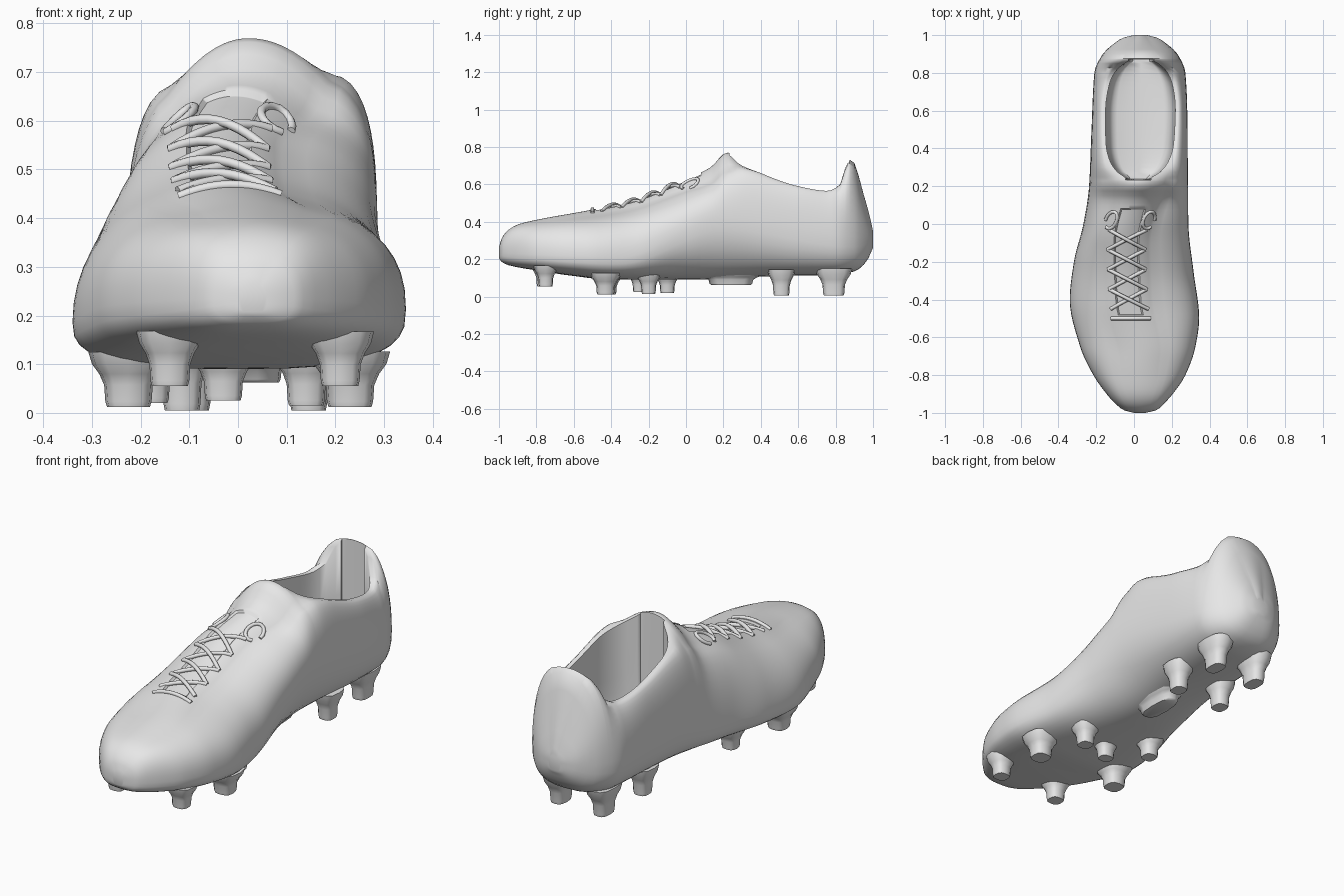
import bpy, bmesh, math
from math import sin, cos, pi

cube = bpy.data.objects.get("Cube")
if cube:
    bpy.data.objects.remove(cube, do_unlink=True)

grey = bpy.data.materials.new("plain grey")
grey.use_nodes = True
grey.diffuse_color = (0.8, 0.8, 0.8, 1)
grey.node_tree.nodes["Principled BSDF"].inputs["Base Color"].default_value = (0.8, 0.8, 0.8, 1)


def lerp(a, b, t):
    return a + (b - a) * t


def profile(*keys):
    """Smooth curve through (y, value) keys that never overshoots them."""
    ys, vs = zip(*keys)
    secants = [(vs[i + 1] - vs[i]) / (ys[i + 1] - ys[i]) for i in range(len(ys) - 1)]
    slopes = [secants[0]]
    for a, b in zip(secants, secants[1:]):
        slopes.append(2 * a * b / (a + b) if a * b > 0 else 0)
    slopes.append(secants[-1])

    def value(y):
        y = min(max(y, ys[0]), ys[-1])
        i = max(k for k in range(len(secants)) if ys[k] <= y)
        h = ys[i + 1] - ys[i]
        t = (y - ys[i]) / h
        bend = t * (1 - t) * h * (slopes[i] * (1 - t) - slopes[i + 1] * t)
        ease = t * t * (3 - 2 * t)
        return lerp(vs[i], vs[i + 1], ease) + bend
    return value


# Profiles along the length of the shoe, toe to heel.
# Each side has its edge, the height of that edge, the roundness of the sole and of the upper.
right_side = (
    profile((-1, 0), (-.985, -.055), (-.95, -.1), (-.9, -.145), (-.8, -.215), (-.65, -.285), (-.4, -.34),
            (-.2, -.318), (0, -.268), (.2, -.238), (.5, -.225), (.8, -.21), (.9, -.165),
            (.96, -.1), (.985, -.06), (1, 0)),
    profile((-1, .235), (-.7, .22), (-.35, .185), (.1, .23), (.4, .32), (1, .31)),
    profile((-1, .65), (-.4, .68), (.2, .65), (1, .7)),
    profile((-1, .8), (-.7, .82), (-.4, .98), (.1, .9), (.5, .85), (.8, .9), (1, 1)))
left_side = (
    profile((-1, .06), (-.985, .12), (-.95, .16), (-.9, .205), (-.8, .272), (-.65, .325), (-.5, .345),
            (-.25, .315), (0, .288), (.6, .282), (.8, .272), (.9, .23), (.96, .165), (.985, .125), (1, .07)),
    profile((-1, .235), (-.7, .22), (-.35, .21), (.2, .42), (.45, .4), (.8, .33), (1, .31)),
    profile((-1, .65), (-.4, .68), (.2, .95), (.6, .75), (1, .7)),
    profile((-1, .8), (-.4, .85), (.5, .8), (.8, .88), (1, 1)))
sole_height = profile((-1, .205), (-.985, .185), (-.95, .168), (-.8, .14), (-.6, .11), (-.4, .09), (0, .09),
                      (.5, .11), (.8, .115), (.9, .135), (.96, .18), (1, .26))
top_height = profile((-1, .265), (-.985, .312), (-.96, .348), (-.9, .385), (-.8, .41), (-.5, .465), (-.3, .51),
                     (0, .63), (.13, .69), (.22, .77), (.3, .71), (.4, .66), (.6, .59), (.76, .565),
                     (.82, .6), (.86, .715), (.885, .735), (.91, .69), (.94, .58), (.98, .44), (1, .35))
shoulder_drop = profile((-1, .004), (-.8, .015), (-.5, .03), (0, .06), (.22, .09), (.3, .02),
                        (.4, 0), (.78, 0), (.86, .02), (.92, .03), (1, .02))
shoulder_width = profile((-1, .015), (-.95, .06), (-.8, .1), (-.5, .13), (0, .13), (.2, .16), (.35, .195),
                         (.6, .205), (.78, .18), (.87, .105), (.94, .06), (1, .02))
top_centre = profile((-1, .03), (-.7, .03), (-.4, -.03), (-.1, -.04), (.2, .02), (.4, .03), (1, .04))

OPEN_FRONT, OPEN_BACK = .235, .872
THROAT_FRONT, THROAT_BACK = -.48, .08
WALL, RIM, INNER = 9, 4, 12
CROWN = math.radians(68)


def opening_width(y):
    u = abs(2 * y - OPEN_FRONT - OPEN_BACK) / (OPEN_BACK - OPEN_FRONT)
    oval = max(1 - u ** 3, 0) ** .45
    return min(.185 * max(oval, .36), shoulder_width(y) * (.68 + .22 * oval))


def half_section(y, side):
    """Points from the middle of the sole, up one side, to the middle of the top."""
    edge, wide, underside, fullness = (p(y) for p in (left_side if side > 0 else right_side))
    middle = (left_side[0](y) + right_side[0](y)) / 2
    low, top, centre = sole_height(y), top_height(y), top_centre(y)
    shoulder = top - shoulder_drop(y)
    if side < 0:
        shoulder -= .03 * math.exp(-((y - .28) / .15) ** 2)
    reach = centre + side * shoulder_width(y)
    points = []
    for k in range(WALL):                       # sole and lower side
        a = pi / 2 * k / WALL
        points.append((lerp(middle, edge, sin(a) ** underside), lerp(wide, low, cos(a) ** underside)))
    for k in range(WALL + 1):                   # upper side
        a = CROWN * k / WALL
        out = max(cos(a) - cos(CROWN), 0) / (1 - cos(CROWN))
        rise = sin(a) / sin(CROWN)
        points.append((lerp(reach, edge, out ** fullness), lerp(wide, shoulder, rise ** fullness)))

    def arch(x):
        t = (x - reach) / (centre - reach)
        return lerp(shoulder, top, 1 - (1 - t) ** 2)

    lip = centre + side * opening_width(y)
    for k in range(1, RIM + 1):                 # collar rim or eyelet edge
        x = lerp(reach, lip, k / RIM)
        points.append((x, arch(x)))
    is_open = OPEN_FRONT < y < OPEN_BACK
    for k in range(RIM + 1, INNER + 1):         # lining and insole, or tongue
        t = (k - RIM) / (INNER - RIM)
        if is_open:
            a = pi / 2 * t
            x = lerp(centre, lip, max(cos(a), 0) ** .25)
            z = lerp(arch(lip), .2, sin(a) ** .4)
        else:
            x = lerp(lip, centre, t)
            z = arch(x) - (.012 if THROAT_FRONT < y < THROAT_BACK else 0)
        points.append((x, z))
    return points


def finish(name, bm, angle=50):
    bmesh.ops.recalc_face_normals(bm, faces=bm.faces)
    mesh = bpy.data.meshes.new(name)
    bm.to_mesh(mesh)
    bm.free()
    obj = bpy.data.objects.new(name, mesh)
    bpy.context.collection.objects.link(obj)
    mesh.materials.append(grey)
    bpy.ops.object.select_all(action="DESELECT")
    obj.select_set(True)
    bpy.context.view_layer.objects.active = obj
    bpy.ops.object.shade_smooth_by_angle(angle=math.radians(angle))


def loft(name, rings):
    bm = bmesh.new()
    loops = [[bm.verts.new(p) for p in ring] for ring in rings]
    for a, b in zip(loops, loops[1:]):
        for i in range(len(a)):
            j = (i + 1) % len(a)
            bm.faces.new((a[i], a[j], b[j], b[i]))
    bm.faces.new(loops[0])
    bm.faces.new(loops[-1])
    finish(name, bm)


# Shoe body: outer shell, lining, insole and tongue in one skin
stations = [-1 + i / 40 for i in range(81)] + [-.995, -.987, .987, .995]
stations += [OPEN_FRONT + .008, OPEN_BACK - .01]
for cut in (OPEN_FRONT, OPEN_BACK, THROAT_FRONT, THROAT_BACK):
    stations += [cut - .002, cut + .002]
body_rings = []
for y in sorted(stations):
    left, right = half_section(y, 1), half_section(y, -1)
    outline = left + right[-2:0:-1]
    body_rings.append([(x, y, z) for x, z in outline])
loft("shoe_body", body_rings)


# Studs: flared at the sole and tapering to a flat tip
def stud(name, x, y, rx, ry, tip, sides=12):
    root = sole_height(y) + .035
    rings = []
    for rise, size in ((0, .88), (.1, .95), (.4, 1), (.6, 1.2), (.78, 1.5), (1, 1.65)):
        ring = []
        for i in range(sides):
            a = 2 * pi * i / sides
            px = math.copysign(abs(cos(a)) ** .7, cos(a))
            py = math.copysign(abs(sin(a)) ** .7, sin(a))
            ring.append((x + px * rx * size, y + py * ry * size, lerp(tip, root, rise)))
        rings.append(ring)
    loft(name, rings)


stud("right_toe_stud", -.14, -.76, .042, .04, .055)
stud("left_toe_stud", .21, -.75, .042, .04, .055)
stud("right_ball_stud", -.225, -.42, .05, .05, .012)
stud("left_ball_stud", .23, -.43, .05, .05, .012)
stud("right_rear_ball_stud", -.18, -.1, .04, .04, .02)
stud("left_rear_ball_stud", .14, -.2, .04, .04, .015)
stud("middle_stud", -.03, -.25, .04, .035, .025)
for side, label in ((-1, "right"), (1, "left")):
    stud(label + "_front_heel_stud", .015 + side * .13, .51, .04, .045, .005)
    stud(label + "_rear_heel_stud", .025 + side * .12, .79, .04, .06, .005)
stud("arch_shank", .04, .24, .05, .12, .062)


# Laces: rounded cords that follow the top of the shoe
def cord(name, path, radius=.01):
    curve = bpy.data.curves.new(name, "CURVE")
    curve.dimensions = "3D"
    curve.bevel_depth = radius
    curve.bevel_resolution = 2
    curve.use_fill_caps = True
    spline = curve.splines.new("POLY")
    spline.points.add(len(path) - 1)
    for point, place in zip(spline.points, path):
        point.co = (*place, 1)
    obj = bpy.data.objects.new(name, curve)
    bpy.context.collection.objects.link(obj)
    curve.materials.append(grey)
    bpy.ops.object.select_all(action="DESELECT")
    obj.select_set(True)
    bpy.context.view_layer.objects.active = obj
    bpy.ops.object.convert(target="MESH")
    bpy.ops.object.shade_smooth()


def on_top(across, y, lift):
    t = min(abs(across) / shoulder_width(y), 1)
    return (top_centre(y) + across, y, top_height(y) - shoulder_drop(y) * t * t + lift)


def lace(name, start, end, lift):
    steps = 10
    path = []
    for i in range(steps + 1):
        t = i / steps
        path.append(on_top(lerp(start[0], end[0], t), lerp(start[1], end[1], t), lift * sin(pi * t)))
    cord(name, path)


lace("bottom_lace", (-.11, -.5), (.1, -.5), .003)
rows = [-.45 + .105 * i for i in range(5)]
for i, (y, following) in enumerate(zip(rows, rows[1:])):
    lace(f"lace_{i}_under", (-.1, y), (.1, following), -.006)
    lace(f"lace_{i}_over", (.1, y), (-.1, following), .006)

# Loose lace loops beside the top eyelets
for side, label in ((-1, "right"), (1, "left")):
    loop = [on_top(side * (.1 + .03 * cos(a)), .02 + .045 * sin(a), .002)
            for a in (2 * pi * i / 14 for i in range(13))]
    cord(label + "_lace_loop", loop, .009)
